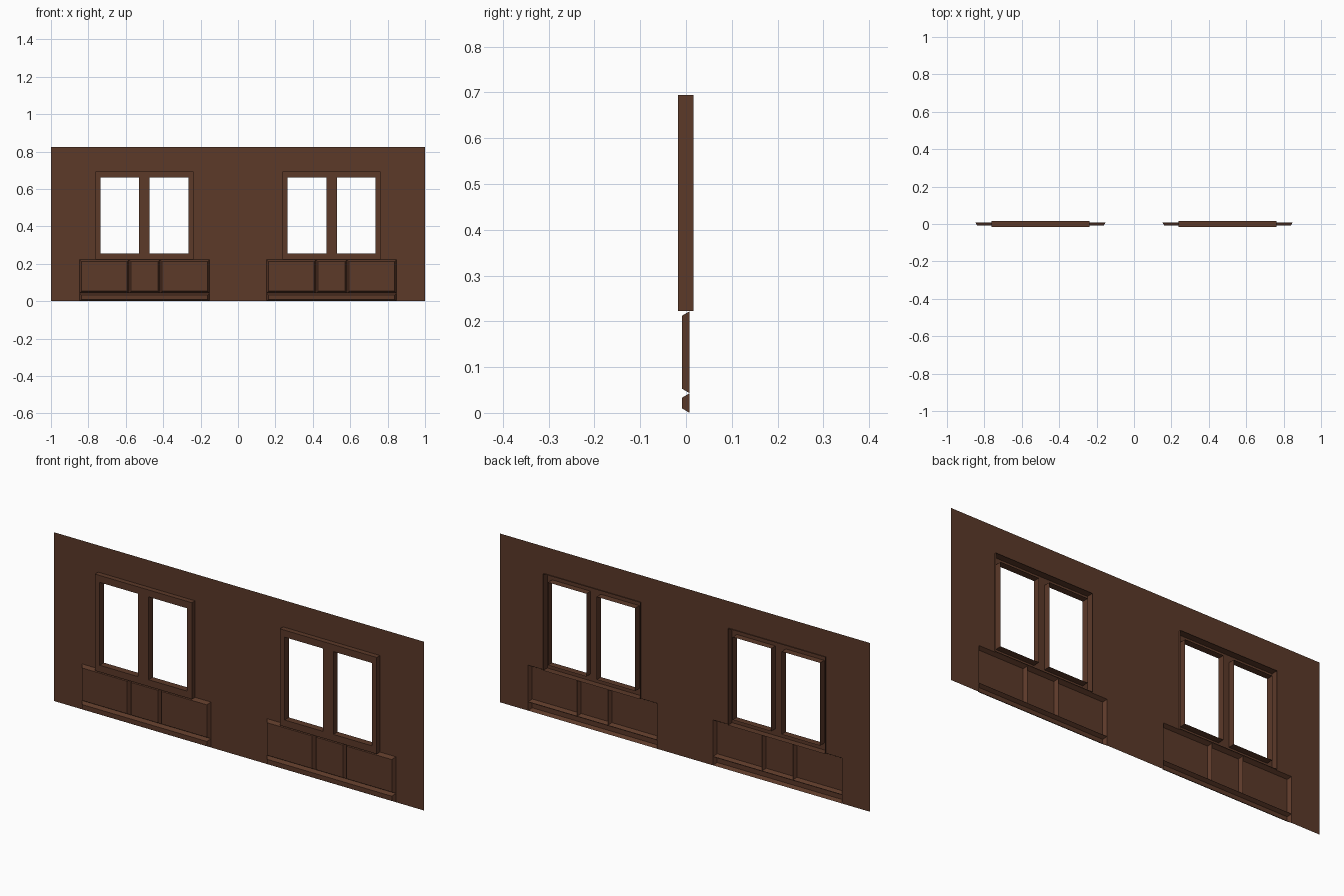
import bpy
import bmesh

cube = bpy.data.objects.get("Cube")
if cube:
    bpy.data.objects.remove(cube, do_unlink=True)

brown = bpy.data.materials.new("dark_brown_wood")
brown.use_nodes = True
COLOUR = (0.106, 0.041, 0.022, 1)
brown.diffuse_color = COLOUR
brown.node_tree.nodes["Principled BSDF"].inputs["Base Color"].default_value = COLOUR

WALL_Y = 0.008                      # plane of the thin wall sheet
FRONT_Y, BACK_Y = -0.017, 0.016     # window frame depth
PANEL_Y, BEVEL = -0.009, 0.01       # raised wainscot panels
WALL_TOP, PANEL_TOP, STRIP_TOP = 0.825, 0.222, 0.043
FRAME_TOP, OPEN_BOTTOM, OPEN_TOP = 0.694, 0.255, 0.66
PANEL_HALF, DIVIDER = 0.348, 0.083
FRAME_HALF, OPEN_HALF, MULLION_HALF = 0.262, 0.236, 0.028


def quad(bm, points):
    bm.faces.new([bm.verts.new(p) for p in points])


def rect(x0, x1, z0, z1, y):
    return [(x0, y, z0), (x1, y, z0), (x1, y, z1), (x0, y, z1)]


def bridge(bm, outer, inner):
    """Four faces joining two matching rectangles."""
    for i in range(4):
        j = (i + 1) % 4
        quad(bm, [outer[i], outer[j], inner[j], inner[i]])


def sheet(bm, xs, zs, y, skip):
    """Flat front-facing grid, leaving out the cells where skip is true."""
    for x0, x1 in zip(xs, xs[1:]):
        for z0, z1 in zip(zs, zs[1:]):
            if not skip((x0 + x1) / 2, (z0 + z1) / 2):
                quad(bm, rect(x0, x1, z0, z1, y))


def finish(bm, name):
    bmesh.ops.remove_doubles(bm, verts=bm.verts, dist=0.0001)
    mesh = bpy.data.meshes.new(name)
    bm.to_mesh(mesh)
    bm.free()
    mesh.materials.append(brown)
    bpy.context.collection.objects.link(bpy.data.objects.new(name, mesh))


# Thin wall sheet with gaps for the panels and windows
def wall_gap(x, z):
    offset = abs(abs(x) - 0.5)
    if z < PANEL_TOP:
        return offset < PANEL_HALF
    return z < FRAME_TOP and offset < FRAME_HALF


bm = bmesh.new()
halves = [-PANEL_HALF, -FRAME_HALF, FRAME_HALF, PANEL_HALF]
cuts = [-1] + [c + h for c in (-0.5, 0.5) for h in halves] + [1]
sheet(bm, cuts, [0, PANEL_TOP, FRAME_TOP, WALL_TOP], WALL_Y, wall_gap)
finish(bm, "wall")

for side, centre in (("right", -0.5), ("left", 0.5)):
    # Raised panels with bevelled edges, hollow behind
    bm = bmesh.new()
    edges = [centre + h for h in (-PANEL_HALF, -DIVIDER, DIVIDER, PANEL_HALF)]
    fields = [(a, b, STRIP_TOP, PANEL_TOP) for a, b in zip(edges, edges[1:])]
    fields.append((edges[0], edges[-1], 0, STRIP_TOP))
    for x0, x1, z0, z1 in fields:
        top = rect(x0 + BEVEL, x1 - BEVEL, z0 + BEVEL, z1 - BEVEL, PANEL_Y)
        bridge(bm, rect(x0, x1, z0, z1, WALL_Y), top)
        quad(bm, top)
    finish(bm, side + "_wainscot_panels")

    # Window frame: front face, outer sides and reveals, open at the back
    bm = bmesh.new()
    xs = [centre + h for h in (-FRAME_HALF, -OPEN_HALF, -MULLION_HALF,
                               MULLION_HALF, OPEN_HALF, FRAME_HALF)]
    zs = [PANEL_TOP, OPEN_BOTTOM, OPEN_TOP, FRAME_TOP]
    sheet(bm, xs, zs, FRONT_Y, lambda x, z: OPEN_BOTTOM < z < OPEN_TOP
          and MULLION_HALF < abs(x - centre) < OPEN_HALF)
    outline = (xs[0], xs[-1], zs[0], zs[-1])
    bridge(bm, rect(*outline, BACK_Y), rect(*outline, FRONT_Y))
    for i in (1, 3):
        pane = (xs[i], xs[i + 1], OPEN_BOTTOM, OPEN_TOP)
        bridge(bm, rect(*pane, FRONT_Y), rect(*pane, BACK_Y))
    finish(bm, side + "_window_frame")
